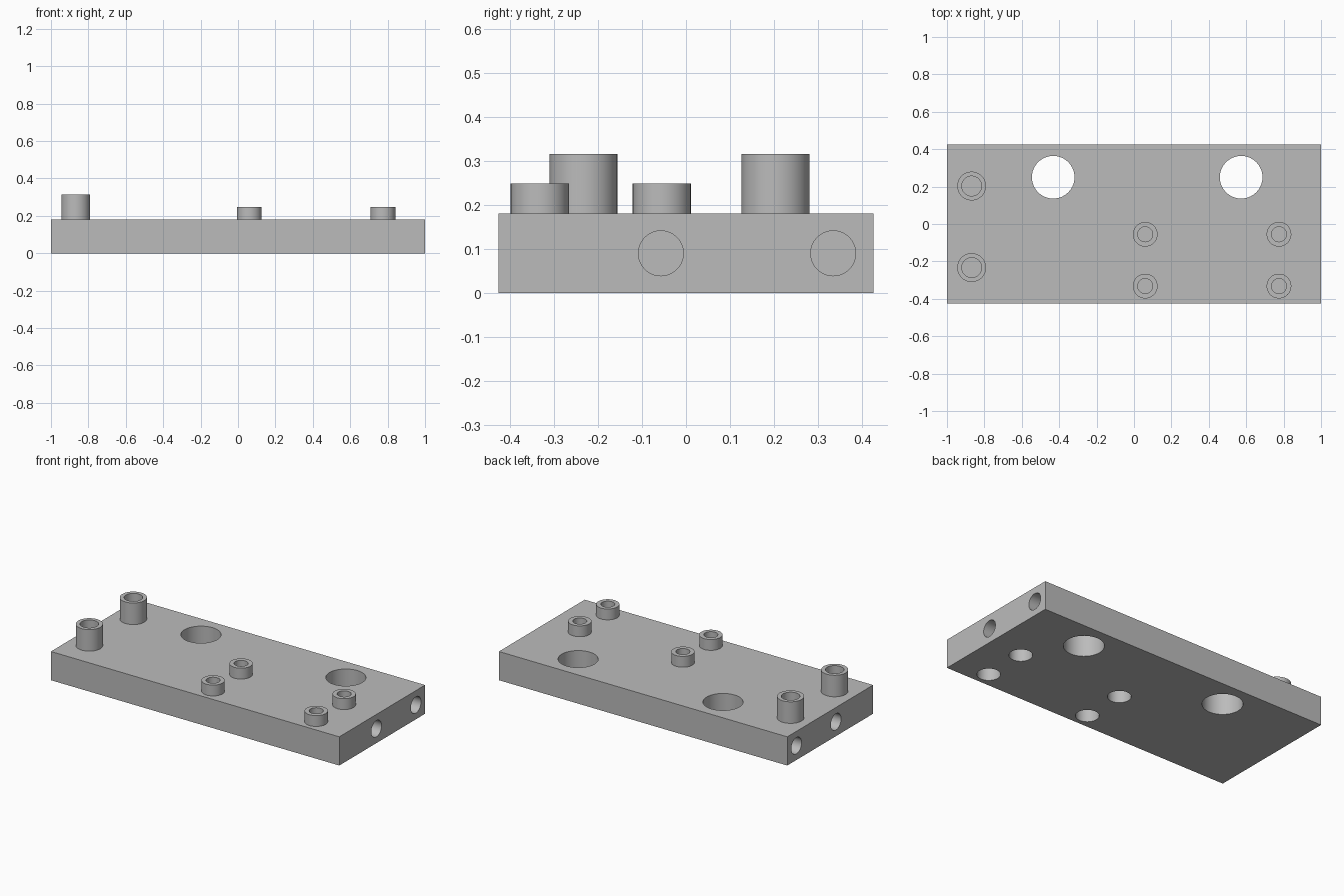
import bpy, bmesh, math
from mathutils import Matrix, Vector

if "Cube" in bpy.data.objects:
    bpy.data.objects.remove(bpy.data.objects["Cube"])

SEG = 64
grey = bpy.data.materials.new("mid_grey")
grey.diffuse_color = (0.5, 0.5, 0.5, 1)
grey.use_nodes = True
grey.node_tree.nodes["Principled BSDF"].inputs["Base Color"].default_value = grey.diffuse_color


def make_object(name, bm):
    bmesh.ops.recalc_face_normals(bm, faces=bm.faces)
    mesh = bpy.data.meshes.new(name)
    bm.to_mesh(mesh)
    bm.free()
    mesh.materials.append(grey)
    obj = bpy.data.objects.new(name, mesh)
    bpy.context.collection.objects.link(obj)
    return obj


def smooth(obj):
    bpy.ops.object.select_all(action='DESELECT')
    obj.select_set(True)
    bpy.context.view_layer.objects.active = obj
    bpy.ops.object.shade_smooth_by_angle(angle=math.radians(30))


def add_cylinder(bm, start, end, radius):
    a, b = Vector(start), Vector(end)
    turn = (b - a).to_track_quat('Z', 'Y').to_matrix().to_4x4()
    bmesh.ops.create_cone(bm, cap_ends=True, segments=SEG, radius1=radius, radius2=radius,
                          depth=(b - a).length, matrix=Matrix.Translation((a + b) / 2) @ turn)


def standoff(name, x, y, outer, inner, top):
    # tube with a blind bore, lathed from its half profile
    bm = bmesh.new()
    base = THICK - 0.01
    profile = [(0, base), (outer, base), (outer, top), (inner, top), (inner, THICK + 0.002), (0, THICK + 0.002)]
    verts = [bm.verts.new((x + r, y, z)) for r, z in profile]
    edges = [bm.edges.new(pair) for pair in zip(verts, verts[1:])]
    bmesh.ops.spin(bm, geom=verts + edges, cent=(x, y, 0), axis=(0, 0, 1),
                   angle=2 * math.pi, steps=SEG)
    bmesh.ops.remove_doubles(bm, verts=bm.verts, dist=0.0001)
    smooth(make_object(name, bm))


# Plate
THICK = 0.18
HALF_Y = 0.425
bm = bmesh.new()
bmesh.ops.create_cube(bm, size=1, matrix=Matrix.Translation((0, 0, THICK / 2))
                      @ Matrix.Diagonal((2, 2 * HALF_Y, THICK, 1)))
plate = make_object("plate", bm)

small_posts = [(x, y) for x in (0.06, 0.775) for y in (-0.055, -0.332)]
tall_posts = [(-0.868, 0.203), (-0.868, -0.233)]

# Holes in the plate
bm = bmesh.new()
for x in (-0.432, 0.573):                      # large through holes
    add_cylinder(bm, (x, 0.25, -0.1), (x, 0.25, THICK + 0.1), 0.114)
for x, y in small_posts:                       # blind recesses underneath
    add_cylinder(bm, (x, y, -0.1), (x, y, 0.13), 0.066)
for side in (-1, 1):                           # blind holes in both ends
    for y in (-0.057, 0.334):
        add_cylinder(bm, (side * 1.1, y, 0.09), (side * 0.87, y, 0.09), 0.051)
cutter = make_object("hole_cutter", bm)
cutter.hide_render = True

cut = plate.modifiers.new("holes", 'BOOLEAN')
cut.operation = 'DIFFERENCE'
cut.solver = 'EXACT'
cut.object = cutter
bpy.context.view_layer.objects.active = plate
bpy.ops.object.modifier_apply(modifier=cut.name)
bpy.data.objects.remove(cutter)
smooth(plate)

# Standoffs
for i, (x, y) in enumerate(small_posts):
    standoff(f"short_standoff_{i + 1}", x, y, 0.066, 0.04, 0.248)
for i, (x, y) in enumerate(tall_posts):
    standoff(f"tall_standoff_{i + 1}", x, y, 0.077, 0.053, 0.315)
